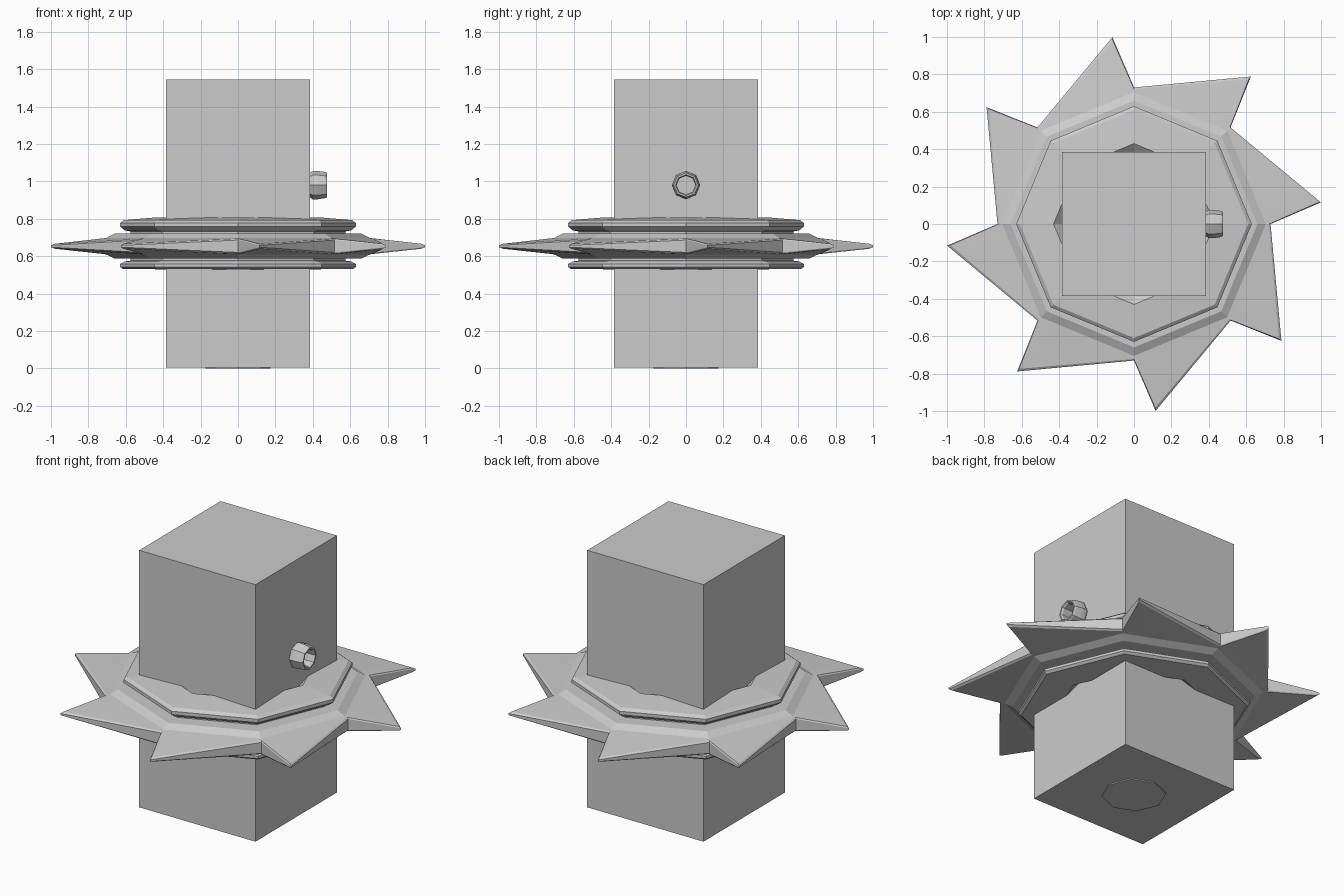
import bpy, bmesh, math
from mathutils import Vector

if "Cube" in bpy.data.objects:
    bpy.data.objects.remove(bpy.data.objects["Cube"])

grey = bpy.data.materials.new("plain grey")
grey.diffuse_color = (0.6, 0.6, 0.6, 1)
grey.use_nodes = True
grey.node_tree.nodes["Principled BSDF"].inputs["Base Color"].default_value = grey.diffuse_color


def loft(name, rings, loop=False, flip_axis=False):
    """Skin a list of point rings; loop joins last to first, otherwise capped."""
    bm = bmesh.new()
    vs = [[bm.verts.new((p[2], p[0], p[1]) if flip_axis else p) for p in r] for r in rings]
    n = len(vs[0])
    pairs = list(zip(vs, vs[1:]))
    if loop:
        pairs.append((vs[-1], vs[0]))
    for a, b in pairs:
        for i in range(n):
            j = (i + 1) % n
            bm.faces.new((a[i], a[j], b[j], b[i]))
    if not loop:
        bm.faces.new(vs[0])
        bm.faces.new(vs[-1])
    bmesh.ops.recalc_face_normals(bm, faces=bm.faces)
    me = bpy.data.meshes.new(name)
    bm.to_mesh(me)
    bm.free()
    me.materials.append(grey)
    ob = bpy.data.objects.new(name, me)
    bpy.context.collection.objects.link(ob)
    return ob


def polar(r, deg, z):
    a = math.radians(deg)
    return Vector((r * math.cos(a), r * math.sin(a), z))


def octagon(r, z):
    return [polar(r, 45 * k, z) for k in range(8)]


TIP = 6.6   # tooth tip angle past each root


def octagon16(r, z):
    # octagon with one extra point per side, in line with each tooth
    rt = r * math.cos(math.radians(22.5)) / math.cos(math.radians(22.5 - TIP))
    return [p for k in range(8) for p in (polar(r, 45 * k, z), polar(rt, 45 * k + TIP, z))]


def teeth(r_root, r_tip, z_root, z_tip):
    return [p for k in range(8)
            for p in (polar(r_root, 45 * k, z_root), polar(r_tip, 45 * k + TIP, z_tip))]


# square block
h = 0.385
loft("square_block", [[(-h, -h, z), (h, -h, z), (h, h, z), (-h, h, z)] for z in (0.006, 1.545)])

# axle end showing under the block
loft("axle_end", [octagon(0.175, 0.0), octagon(0.175, 0.05)])

# saw blade with raised collars above and below
C = 0.653
blade = [octagon16(r, z) for r, z in (
    (0.36, 0.75), (0.43, 0.808), (0.61, 0.793), (0.63, 0.778), (0.63, 0.758),
    (0.605, 0.738), (0.575, 0.732), (0.575, 0.72), (0.66, 0.72), (0.705, 0.697))]
blade += [teeth(0.722, 0.988, C + 0.041, C + 0.013),
          teeth(0.73, 1.006, C + 0.033, C + 0.005),
          teeth(0.73, 1.006, C - 0.033, C - 0.005),
          teeth(0.722, 0.988, C - 0.041, C - 0.013)]
blade += [octagon16(r, z) for r, z in (
    (0.705, 0.609), (0.66, 0.588), (0.575, 0.588), (0.575, 0.576), (0.605, 0.572),
    (0.63, 0.558), (0.63, 0.543), (0.615, 0.531), (0.43, 0.53), (0.36, 0.58))]
loft("saw_blade", blade, loop=True)

# short hollow spout on the right face
spout = []
for r, x in ((0.066, 0.37), (0.066, 0.385), (0.076, 0.40), (0.076, 0.425), (0.07, 0.465),
             (0.065, 0.475), (0.056, 0.475), (0.05, 0.465), (0.05, 0.395)):
    spout.append([(p.x, p.y + 0.98, x) for p in octagon(r, 0)])
loft("spout", spout, flip_axis=True)
